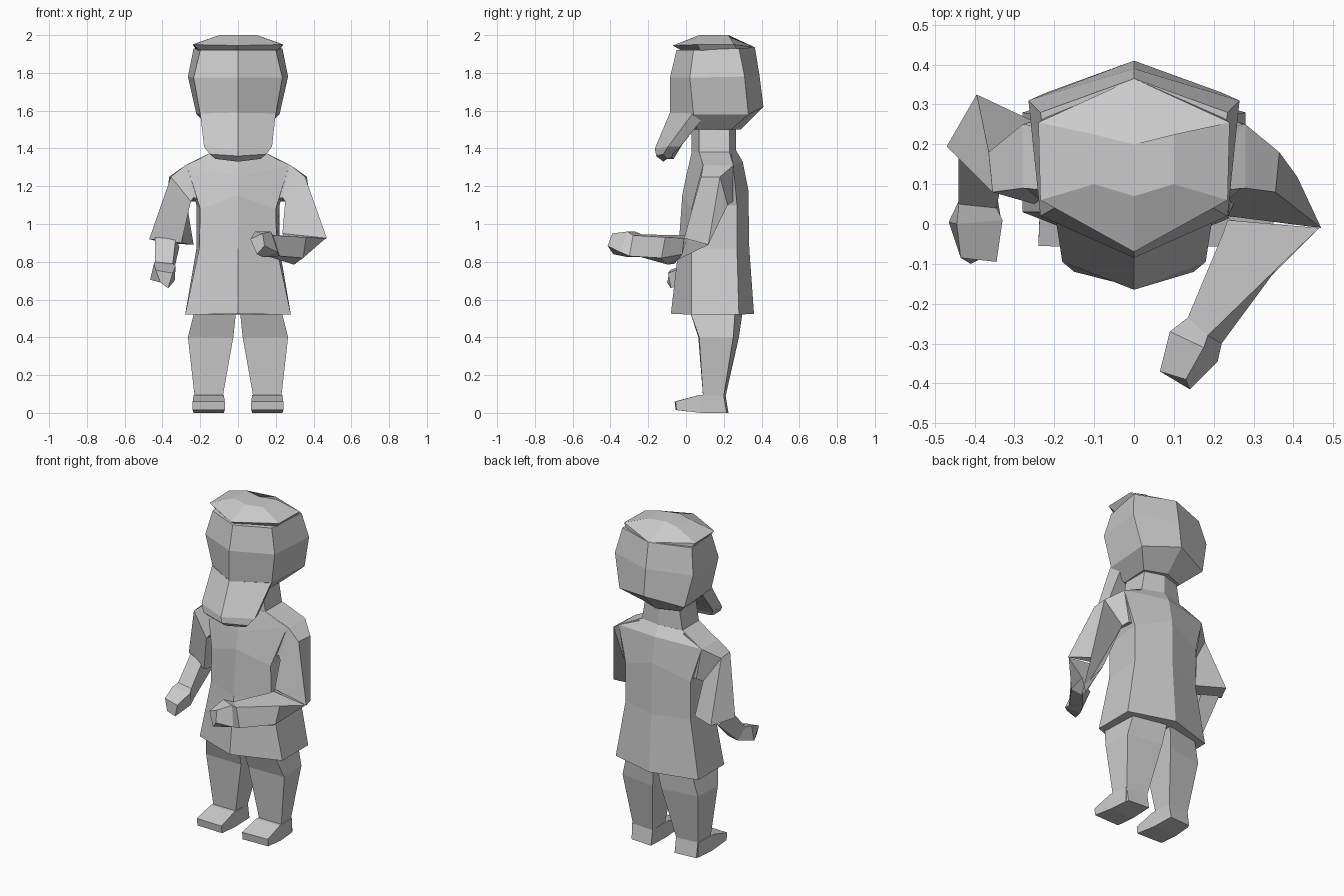
import bpy, bmesh

grey = bpy.data.materials.new("plain_grey")
grey.diffuse_color = (0.6, 0.6, 0.6, 1)


def loft(name, rings):
    """Join equal-sized point rings into a closed flat-faced solid."""
    bm = bmesh.new()
    loops = [[bm.verts.new(p) for p in r] for r in rings]
    n = len(loops[0])
    for a, b in zip(loops, loops[1:]):
        for i in range(n):
            j = (i + 1) % n
            bm.faces.new((a[i], a[j], b[j], b[i]))
    bm.faces.new(loops[0])
    bm.faces.new(loops[-1])
    bmesh.ops.recalc_face_normals(bm, faces=bm.faces)
    me = bpy.data.meshes.new(name)
    bm.to_mesh(me)
    bm.free()
    me.materials.append(grey)
    ob = bpy.data.objects.new(name, me)
    bpy.context.collection.objects.link(ob)
    return ob


def sym(f, s, b, c):
    """Six-sided ring: front centre (y,z), front side, back side, back centre (y,z)."""
    m = lambda p: (-p[0], p[1], p[2])
    return [(0, *f), s, b, (0, *c), m(b), m(s)]


def flip(rings):
    return [[(-x, y, z) for x, y, z in r] for r in rings]


# tunic: hem, waist, chest, shoulders, collar
loft("tunic", [
    sym((-.08, .525), (.28, .03, .52), (.28, .28, .52), (.36, .525)),
    sym((-.04, .87), (.205, .03, .87), (.22, .27, .87), (.335, .87)),
    sym((-.02, 1.15), (.20, .03, 1.08), (.22, .27, 1.10), (.33, 1.18)),
    sym((0, 1.25), (.27, .09, 1.31), (.28, .25, 1.31), (.30, 1.33)),
    sym((.03, 1.38), (.14, .07, 1.38), (.14, .23, 1.38), (.265, 1.39)),
])
loft("neck", [
    sym((.03, 1.36), (.14, .07, 1.36), (.14, .23, 1.36), (.265, 1.38)),
    sym((.03, 1.54), (.11, .07, 1.54), (.11, .23, 1.54), (.265, 1.54)),
])

# head with hair, tapering under the jaw
loft("head", [
    sym((.03, 1.50), (.12, .06, 1.50), (.13, .24, 1.50), (.29, 1.50)),
    sym((-.085, 1.585), (.20, .04, 1.58), (.22, .33, 1.58), (.41, 1.62)),
    sym((-.085, 1.775), (.235, .02, 1.775), (.265, .31, 1.78), (.39, 1.78)),
    sym((-.05, 1.92), (.20, .04, 1.92), (.235, .28, 1.93), (.365, 1.935)),
])
# peaked cap, overhanging the brow
loft("cap", [
    sym((-.01, 1.91), (.20, .08, 1.91), (.22, .27, 1.92), (.36, 1.925)),
    sym((-.07, 1.945), (.235, .06, 1.95), (.24, .255, 1.95), (.365, 1.935)),
    sym((.07, 2.0), (.10, .10, 2.0), (.10, .225, 2.0), (.20, 2.0)),
])
# beard, jutting forward
loft("beard", [
    sym((-.085, 1.59), (.20, .035, 1.585), (.17, .09, 1.56), (.06, 1.54)),
    sym((-.165, 1.40), (.18, -.095, 1.41), (.16, -.03, 1.41), (-.02, 1.42)),
    sym((-.158, 1.36), (.15, -.12, 1.37), (.13, -.07, 1.37), (-.05, 1.37)),
    sym((-.12, 1.33), (.12, -.10, 1.345), (.11, -.075, 1.35), (-.065, 1.345)),
])

# legs and feet
leg = [
    [(.23, .02, .54), (.01, .02, .54), (.01, .30, .54), (.22, .26, .54)],
    [(.265, .07, .40), (.025, .065, .40), (.03, .28, .40), (.255, .25, .40)],
    [(.23, .09, .09), (.08, .09, .09), (.08, .21, .09), (.22, .20, .09)],
    [(.23, .09, 0), (.075, .09, 0), (.08, .225, 0), (.22, .215, 0)],
]
foot = [
    [(.225, .20, 0), (.08, .20, 0), (.08, .20, .09), (.225, .20, .09)],
    [(.235, .08, 0), (.075, .08, 0), (.075, .07, .095), (.235, .07, .095)],
    [(.24, -.05, .015), (.07, -.055, .015), (.07, -.06, .06), (.24, -.055, .06)],
]
for side, fn in (("left", lambda r: r), ("right", flip)):
    loft(side + "_leg", fn(leg))
    loft(side + "_foot", fn(foot))

# upper sleeves share the shoulder rings
shoulder = [
    [(.15, .08, 1.37), (.15, .24, 1.37), (.18, .25, 1.12), (.18, .06, 1.12)],
    [(.28, .09, 1.31), (.28, .25, 1.31), (.245, .25, 1.12), (.235, .06, 1.14)],
    [(.355, .08, 1.25), (.365, .18, 1.25), (.27, .22, 1.10), (.25, .05, 1.12)],
]
loft("left_sleeve", shoulder + [
    [(.47, -.01, .925), (.41, .118, .89), (.30, -.095, .785), (.235, .02, .95)],
])
right_end = [
    [(-.47, .195, .92), (-.395, .325, .90), (-.235, .25, .89), (-.30, .10, .90)],
]
loft("right_sleeve", flip(shoulder) + right_end)

# forearms and hands: elbow, wrist, palm, fingertips
loft("left_forearm", [
    [(.235, .01, .94), (.465, -.01, .925), (.36, -.02, .84), (.30, -.06, .79)],
    [(.225, -.02, .94), (.36, -.11, .93), (.345, -.13, .82), (.295, -.095, .785)],
    [(.135, -.235, .945), (.185, -.28, .94), (.22, -.30, .83), (.17, -.24, .825)],
    [(.09, -.27, .96), (.175, -.31, .96), (.21, -.345, .85), (.13, -.31, .825)],
    [(.065, -.37, .92), (.13, -.39, .95), (.14, -.415, .885), (.10, -.385, .84)],
])
loft("right_forearm", [
    [(-.44, .17, .93), (-.33, .12, .92), (-.31, .21, .88), (-.40, .26, .88)],
    [(-.44, .05, .80), (-.345, .04, .79), (-.345, .08, .73), (-.42, .10, .73)],
    [(-.445, .0, .79), (-.33, .01, .78), (-.335, .02, .70), (-.465, .005, .705)],
    [(-.435, -.085, .755), (-.345, -.095, .74), (-.37, -.08, .66), (-.41, -.10, .69)],
])
